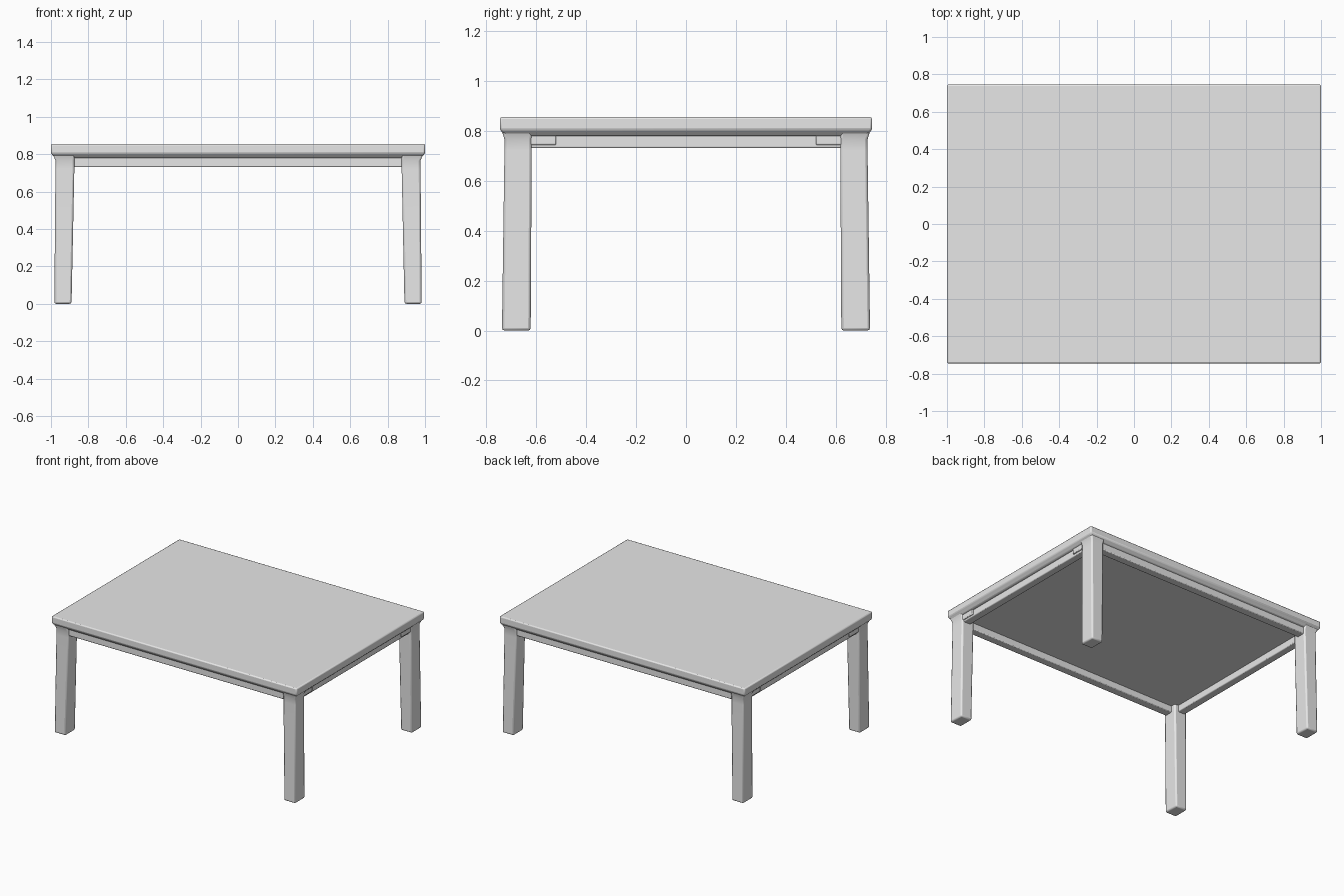
import bpy
import bmesh
import math

cube = bpy.data.objects.get("Cube")
if cube:
    bpy.data.objects.remove(cube, do_unlink=True)

grey = bpy.data.materials.new("light_grey")
grey.use_nodes = True
grey.diffuse_color = (0.8, 0.8, 0.8, 1)
grey.node_tree.nodes["Principled BSDF"].inputs["Base Color"].default_value = (0.8, 0.8, 0.8, 1)


def loft(name, rings, bevel):
    """Stack of rectangles (x0, x1, y0, y1, z) joined into a closed solid."""
    bm = bmesh.new()
    loops = [[bm.verts.new(p) for p in ((x0, y0, z), (x1, y0, z), (x1, y1, z), (x0, y1, z))]
             for x0, x1, y0, y1, z in rings]
    for low, high in zip(loops, loops[1:]):
        for i in range(4):
            j = (i + 1) % 4
            bm.faces.new((low[i], low[j], high[j], high[i]))
    bm.faces.new(loops[0][::-1])
    bm.faces.new(loops[-1])
    bmesh.ops.recalc_face_normals(bm, faces=bm.faces)
    mesh = bpy.data.meshes.new(name)
    bm.to_mesh(mesh)
    bm.free()
    mesh.materials.append(grey)
    obj = bpy.data.objects.new(name, mesh)
    bpy.context.collection.objects.link(obj)
    mod = obj.modifiers.new("soft_edges", "BEVEL")
    mod.width = bevel
    mod.segments = 2
    mod.limit_method = "ANGLE"
    mod.angle_limit = math.radians(25)
    bpy.ops.object.select_all(action="DESELECT")
    obj.select_set(True)
    bpy.context.view_layer.objects.active = obj
    bpy.ops.object.shade_smooth_by_angle(angle=math.radians(35))
    return obj


def span(side, inner, outer):
    """Interval on the chosen side of the centre, in ascending order."""
    return sorted((side * inner, side * outer))


# Table top with a chamfered lower edge
loft("table_top", [(-x, x, -y, y, z) for x, y, z in
                   ((0.975, 0.72, 0.778), (1, 0.745, 0.803), (1, 0.745, 0.855))], 0.008)

# Long rails at front and back, short rails at the sides
for s, label in ((-1, "front"), (1, "back")):
    y0, y1 = span(s, 0.655, 0.715)
    loft(label + "_rail", [(-0.93, 0.93, y0, y1, z) for z in (0.73, 0.785)], 0.006)
for s, label in ((-1, "right"), (1, "left")):
    x0, x1 = span(s, 0.905, 0.962)
    loft(label + "_rail", [(x0, x1, -0.68, 0.68, z) for z in (0.73, 0.785)], 0.006)

# Tapered legs, each with a flared head and a block along the side rail
for sx, side in ((-1, "right"), (1, "left")):
    for sy, end in ((-1, "front"), (1, "back")):
        label = end + "_" + side
        profile = ((0.89, 0.982, 0.622, 0.737, 0),
                   (0.875, 0.976, 0.618, 0.727, 0.72),
                   (0.875, 0.976, 0.618, 0.727, 0.765),
                   (0.875, 0.99, 0.618, 0.738, 0.8))
        loft(label + "_leg", [(*span(sx, a, b), *span(sy, c, d), z)
                              for a, b, c, d, z in profile], 0.01)
        loft(label + "_block", [(*span(sx, 0.93, 0.972), *span(sy, 0.52, 0.7), z)
                                for z in (0.743, 0.785)], 0.005)
